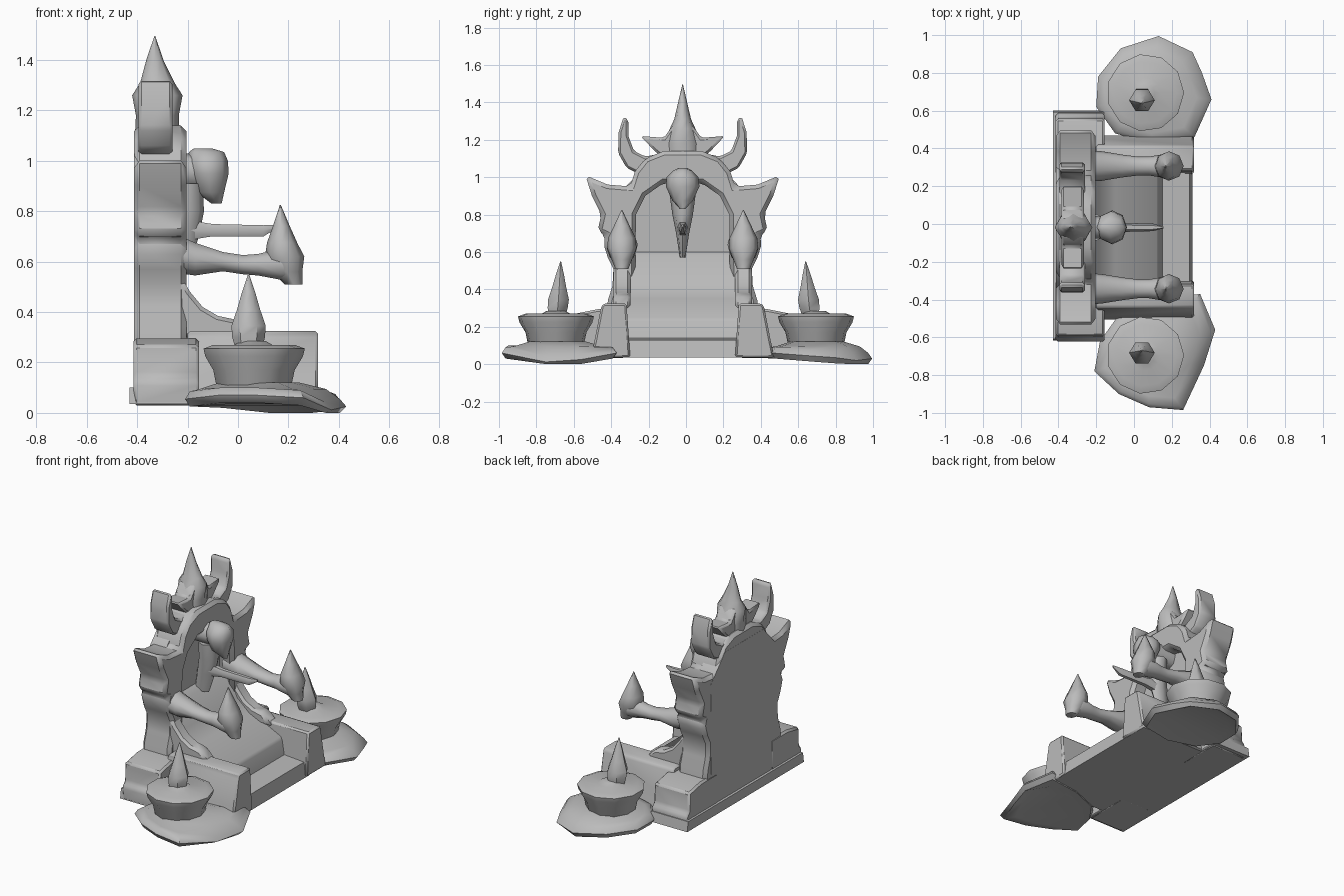
import bpy, bmesh, math

cube = bpy.data.objects.get("Cube")
if cube:
    bpy.data.objects.remove(cube, do_unlink=True)

stone = bpy.data.materials.new("grey_stone")
stone.use_nodes = True
GREY = (0.5, 0.5, 0.5, 1)
stone.diffuse_color = GREY
stone.node_tree.nodes["Principled BSDF"].inputs["Base Color"].default_value = GREY

MID = -0.018                      # centre line of the throne
SIDES = (("left", 1), ("right", -1))


def finish(name, bm, bevel=0):
    bmesh.ops.recalc_face_normals(bm, faces=bm.faces)
    mesh = bpy.data.meshes.new(name)
    bm.to_mesh(mesh)
    bm.free()
    mesh.materials.append(stone)
    mesh.shade_smooth()
    mesh.set_sharp_from_angle(angle=math.radians(58))
    ob = bpy.data.objects.new(name, mesh)
    bpy.context.collection.objects.link(ob)
    if bevel:
        mod = ob.modifiers.new("soft_edges", "BEVEL")
        mod.width = bevel
        mod.segments = 1
        mod.limit_method = "ANGLE"
    return ob


def skin(name, rings, bevel=0):
    """Bridge closed rings of points and cap both ends."""
    bm = bmesh.new()
    loops = [[bm.verts.new(p) for p in ring] for ring in rings]
    n = len(loops[0])
    for a, b in zip(loops, loops[1:]):
        for i in range(n):
            j = (i + 1) % n
            bm.faces.new((a[i], a[j], b[j], b[i]))
    bm.faces.new(loops[0])
    bm.faces.new(loops[-1])
    return finish(name, bm, bevel)


def slab_x(name, profile, x0, x1, s=1, bevel=0):
    """Extrude a (y, z) profile along x."""
    return skin(name, [[(x, s * y + MID, z) for y, z in profile] for x in (x0, x1)], bevel)


def slab_y(name, profile, y0, y1, s=1, bevel=0):
    """Extrude an (x, z) profile along y."""
    return skin(name, [[(x, s * y + MID, z) for x, z in profile] for y in (y0, y1)], bevel)


def mirrored(points):
    return [(-y, z) for y, z in reversed(points)]


def loft(name, sections, n=10, along="z"):
    """Elliptical sections (centre, radius_a, radius_b) along z or x."""
    rings = []
    for (cx, cy, cz), ra, rb in sections:
        ring = []
        for i in range(n):
            t = math.tau * i / n
            u, v = ra * math.cos(t), rb * math.sin(t)
            ring.append((cx + u, cy + v, cz) if along == "z" else (cx, cy + u, cz + v))
        rings.append(ring)
    return skin(name, rings)


# Plinth and sloping seat
slab_x("plinth", [(-.6, .035), (.62, .035), (.61, .1), (-.59, .1)], -.43, -.16)
slab_y("seat", [(-.35, .035), (-.35, .62), (-.25, .58), (-.19, .43), (-.1, .35), (.12, .25),
                (.13, .23), (.15, .14), (.295, .13), (.31, .035)], -.32, .32)

# Back panel, flush behind, recessed in front
panel = [(.34, .1), (.35, .9), (.2, 1.06)]
slab_x("back_panel", panel + mirrored(panel), -.413, -.30)

# Arched backrest frame with flared shoulders
outer = [(.41, .1), (.40, .34), (.375, .42), (.37, .51), (.40, .57), (.425, .65),
         (.41, .69), (.455, .71), (.435, .8), (.485, .9), (.52, 1.01), (.4, .96), (.28, .95),
         (.255, 1.03), (.2, 1.1), (.1, 1.14)]
inner = [(.255, .1), (.25, .8), (.2, .9), (.1, .97)]
slab_x("backrest_frame", outer + mirrored(outer) + [(-y, z) for y, z in inner] + inner[::-1],
       -.412, -.205, 1, .022)

# Horns, side blocks and arm blocks
horn = [(.08, 1.02), (.2, 1.0), (.3, 1.05), (.345, 1.13), (.342, 1.24), (.315, 1.325),
        (.29, 1.305), (.29, 1.22), (.26, 1.14), (.2, 1.11), (.1, 1.13)]
rear_block = [(.28, .035), (.6, .03), (.605, .12), (.58, .15), (.575, .27), (.45, .295),
              (.28, .295)]
arm_block = [(.28, .035), (.49, .035), (.47, .13), (.435, .31), (.42, .325), (.3, .325)]
gusset = [(-.25, .3), (-.25, .58), (-.19, .48), (-.14, .42), (-.08, .385), (-.01, .37),
          (.06, .3)]
for side, s in SIDES:
    slab_x(f"{side}_horn", horn, -.395, -.26, s, .012)
    slab_x(f"{side}_rear_block", rear_block, -.415, -.155, s, .012)
    slab_x(f"{side}_arm_block", arm_block, -.2, .318, s, .012)
    slab_y(f"{side}_arm_gusset", gusset, .28, .37, s, .015)

    # Torch arm and its pointed flame
    y = s * .325 + MID
    loft(f"{side}_torch_arm", [((-.27, y, .64), .085, .085), ((-.17, y, .61), .078, .068),
                               ((-.06, y, .6), .06, .04), ((.02, y, .588), .05, .04),
                               ((.08, y, .588), .05, .045), ((.17, y, .59), .065, .065),
                               ((.22, y, .58), .045, .055)], along="x")
    loft(f"{side}_torch_flame", [((.22, y, .51), .035, .035), ((.195, y, .56), .06, .055),
                                 ((.185, y, .62), .078, .078), ((.175, y, .675), .06, .074),
                                 ((.172, y, .74), .034, .042), ((.168, y, .825), .002, .002)], 8)

# Crown: four-pointed collar under a spire
collar = [(.1, 1.1), (.15, 1.14), (.225, 1.22), (.1, 1.21), (.05, 1.28)]
slab_x("crown_collar", collar + mirrored(collar), -.385, -.265, 1, .012)
loft("crown_spire", [((-.32, MID, 1.08), .09, .09), ((-.32, MID, 1.18), .085, .1),
                     ((-.32, MID, 1.26), .1, .068), ((-.32, MID, 1.31), .068, .045),
                     ((-.33, MID, 1.40), .034, .024), ((-.33, MID, 1.495), .002, .002)], 8)

# Head on a tapering neck, with a forward spike
loft("head", [((-.085, MID, .83), .02, .015), ((-.11, MID, .875), .055, .055),
              ((-.115, MID, .95), .078, .09), ((-.12, MID, 1.0), .08, .085),
              ((-.125, MID, 1.035), .07, .05), ((-.14, MID, 1.05), .035, .02)], 8)
loft("head_bracket", [((-.33, MID, .96), .06, .07), ((-.2, MID, .96), .06, .07),
                      ((-.12, MID, .95), .05, .06)], 8, "x")
loft("neck", [((-.25, MID, .57), .05, .015), ((-.22, MID, .7), .065, .035),
              ((-.2, MID, .8), .065, .055), ((-.2, MID, .91), .06, .07)], 8)
loft("forward_spike", [((-.22, MID, .725), .035, .05), ((-.1, MID, .725), .025, .028),
                       ((.1, MID, .722), .02, .026), ((.155, MID, .74), .005, .008)], 6, "x")

# Spreading wax puddles with uneven edges: (x, y, z) around each bowl
puddles = {
    "left": [(.32, .46, .06), (.41, .66, .045), (.36, .8, .035), (.31, .91, .02),
             (.13, .995, .03), (-.07, .93, .05), (-.19, .78, .055), (-.2, .62, .06),
             (-.1, .48, .06), (.1, .42, .06)],
    "right": [(.35, -.37, .06), (.43, -.56, .025), (.37, -.75, .012), (.26, -.985, .06),
              (.08, -.97, .07), (-.08, -.9, .07), (-.21, -.78, .055), (-.18, -.62, .06),
              (-.08, -.48, .06), (.12, -.4, .06)],
}
# Bowl flame positions along y: base and tip
flame_y = {"left": (.665, .64), "right": (-.69, -.67)}
bowl = [(.07, .13), (.1, .15), (.17, .165), (.225, .198), (.255, .205), (.27, .165),
        (.268, .08), (.285, .05)]
flame = [(.265, .055), (.3, .065), (.345, .068), (.41, .046), (.48, .026), (.548, .003)]
for side, s in SIDES:
    cx, cy = .06, s * .695

    def ring(k, height):
        return [(cx + (x - cx) * k, cy + (y - cy) * k, height(z)) for x, y, z in puddles[side]]

    skin(f"{side}_puddle", [ring(.72, lambda z: .035), ring(.93, lambda z: max(z - .03, 0)),
                            ring(1, lambda z: z), ring(.93, lambda z: z + .03),
                            ring(.78, lambda z: .095), ring(.5, lambda z: .12)])

    # Faceted bowl and its flame
    loft(f"{side}_bowl", [((cx, cy, z), r, r) for z, r in bowl], 11)
    base, tip = flame_y[side]
    loft(f"{side}_bowl_flame", [((.042, base + (tip - base) * i / 5, z), r, r * .95)
                                for i, (z, r) in enumerate(flame)], 6)
